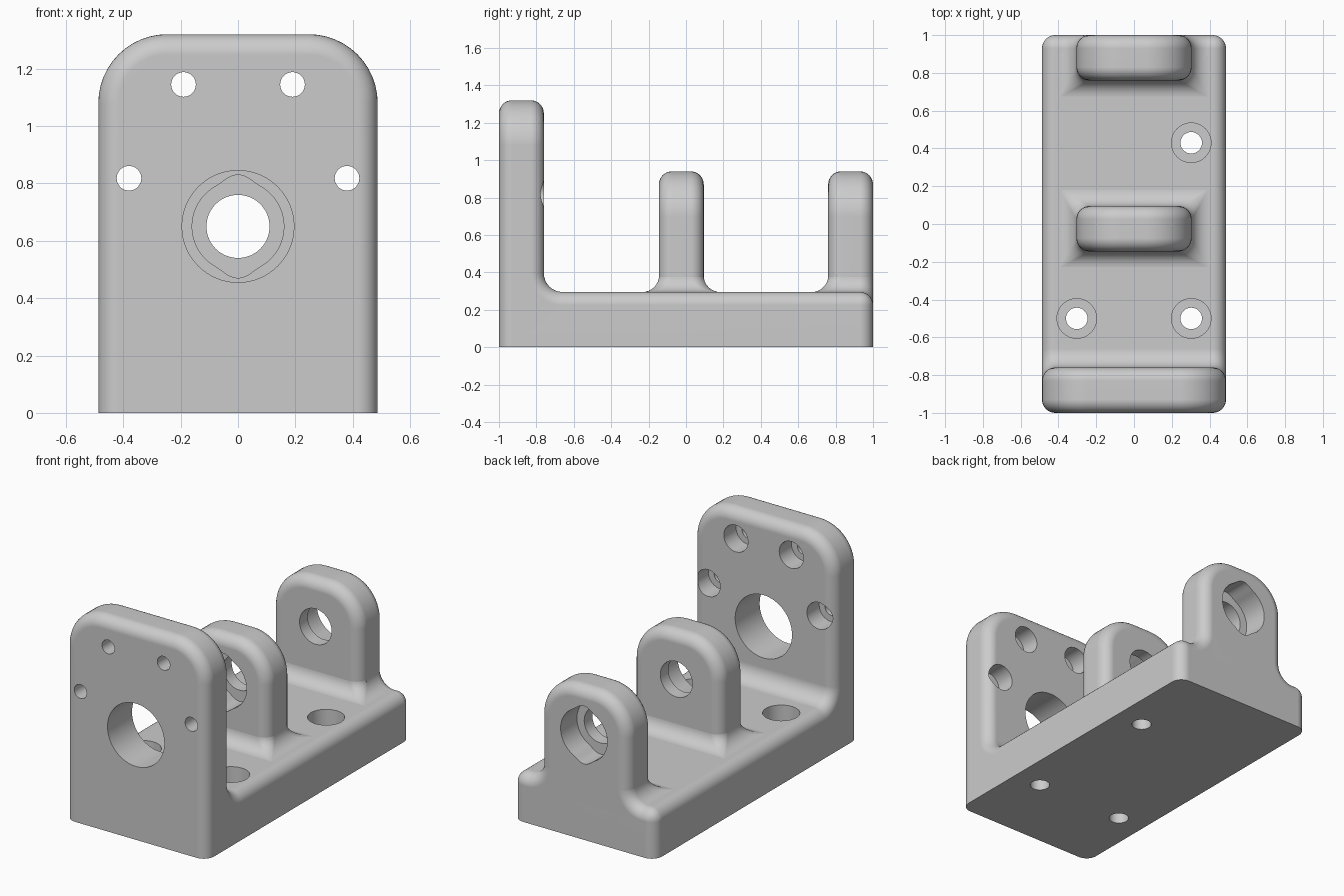
import bpy
import bmesh
from math import sin, cos, pi

if "Cube" in bpy.data.objects:
    bpy.data.objects.remove(bpy.data.objects["Cube"])

SEG = 8
HALF, LUG_HALF = 0.487, 0.305      # half widths of base and lugs
DECK, EDGE, FOOT = 0.295, 0.07, 0.09   # base height, edge round, foot fillet
ARCH, BORE_Z = 0.24, 0.65

mat = bpy.data.materials.new("plain grey")
mat.use_nodes = True
grey = (0.6, 0.6, 0.6, 1)
mat.diffuse_color = grey
mat.node_tree.nodes["Principled BSDF"].inputs["Base Color"].default_value = grey


def finish(bm, name):
    bmesh.ops.recalc_face_normals(bm, faces=bm.faces)
    mesh = bpy.data.meshes.new(name)
    bm.to_mesh(mesh)
    bm.free()
    mesh.materials.append(mat)
    obj = bpy.data.objects.new(name, mesh)
    bpy.context.collection.objects.link(obj)
    return obj


def loft(name, rings):
    """Skin a list of equal-length closed rings and cap both ends."""
    bm = bmesh.new()
    loops = [[bm.verts.new(p) for p in ring] for ring in rings]
    n = len(loops[0])
    for a, b in zip(loops, loops[1:]):
        for i in range(n):
            j = (i + 1) % n
            bm.faces.new((a[i], a[j], b[j], b[i]))
    bm.faces.new(loops[0])
    bm.faces.new(loops[-1])
    return finish(bm, name)


def bevel(bm, edges, offset, segments):
    bmesh.ops.bevel(bm, geom=edges, offset=offset, offset_type='OFFSET',
                    segments=segments, profile=0.5, affect='EDGES',
                    clamp_overlap=False)


def rounded_block(name, outline, half, inner=None):
    """Extrude a side outline across x, then round arch, inner and outer edges."""
    bm = bmesh.new()
    left = [bm.verts.new((-half, y, z)) for y, z in outline]
    right = [bm.verts.new((half, y, z)) for y, z in outline]
    n = len(outline)
    bm.faces.new(left)
    bm.faces.new(right)
    for i in range(n):
        j = (i + 1) % n
        bm.faces.new((left[i], left[j], right[j], right[i]))
    bmesh.ops.recalc_face_normals(bm, faces=bm.faces)
    low = min(z for y, z in outline)
    top = max(z for y, z in outline)

    def along(axis, edge):
        a, b = edge.verts
        return abs(a.co[axis] - b.co[axis]) > 0.01

    # large arch corners at the top
    bevel(bm, [e for e in bm.edges if along(1, e)
               and all(abs(v.co.z - top) < 1e-4 for v in e.verts)], ARCH, 12)
    # hollow fillet at the inner corner
    if inner:
        bevel(bm, [e for e in bm.edges if along(0, e) and all(
            abs(v.co.y - inner[0]) + abs(v.co.z - inner[1]) < 1e-4
            for v in e.verts)], FOOT + 0.01, SEG)
    # all remaining sharp edges except the underside
    bm.normal_update()
    bevel(bm, [e for e in bm.edges if e.calc_face_angle(0) > 1
               and any(v.co.z > low + 1e-4 for v in e.verts)], EDGE, SEG)
    return finish(bm, name)


def foot_flare(name, y0, y1, grow_back):
    """Hollow fillet around a lug's foot, mitred at its corners."""
    def ring(z, o):
        r = max(0.003, EDGE * (1 - o / FOOT))
        hx = LUG_HALF - 0.001 + o
        front, back = y0 + 0.001 - o, y1 - 0.001 + (o if grow_back else 0)
        pts = []
        for k, (x, y) in enumerate(((hx - r, back - r), (r - hx, back - r),
                                    (r - hx, front + r), (hx - r, front + r))):
            for s in range(SEG + 1):
                a = (k + s / SEG) * pi / 2
                pts.append((x + r * cos(a), y + r * sin(a), z))
        return pts
    rings = [ring(DECK - 0.1, FOOT)]
    for s in range(SEG + 1):
        a = s / SEG * pi / 2
        rings.append(ring(DECK - 0.0005 + FOOT * (1 - cos(a)),
                          FOOT * (1 - sin(a))))
    return loft(name, rings)


def back_foot(name):
    """Side fillets of the rear lug, rounded off toward the back face."""
    def ring(y, i):
        half = [(LUG_HALF + FOOT, 0.1)]
        for s in range(SEG + 1):
            a = s / SEG * pi / 2
            half.append((LUG_HALF + FOOT - (FOOT + i) * sin(a),
                         DECK + FOOT - (FOOT + i) * cos(a)))
        return ([(x, y, z) for x, z in half]
                + [(-x, y, z) for x, z in reversed(half)])
    rings = [ring(0.82, 0.001)]
    for s in range(SEG + 1):
        a = s / SEG * pi / 2
        rings.append(ring(1 - EDGE + EDGE * sin(a),
                          0.001 + EDGE * (1 - cos(a))))
    return loft(name, rings)


def volume(mesh):
    bm = bmesh.new()
    bm.from_mesh(mesh)
    result = bm.calc_volume()
    bm.free()
    return result


def drill(part, axis, centre, steps, n=32):
    """Cut a stepped hole; steps are (depth position, radius, peak height)."""
    rings = []
    for t, radius, peak in steps:
        ring = []
        for k in range(n):
            ang = 2 * pi * k / n
            off = min(abs(ang - pi / 2), abs(ang - 3 * pi / 2), 0.5)
            r = radius + peak * (0.5 + 0.5 * cos(2 * pi * off))
            u, v = centre[0] + r * cos(ang), centre[1] + r * sin(ang)
            ring.append((u, t, v) if axis == 'y' else (u, v, t))
        rings.append(ring)
    cutter = loft("cutter", rings)
    cutter.hide_render = True
    before = volume(part.data)
    for solver in ('EXACT', 'MANIFOLD'):
        mod = part.modifiers.new("hole", 'BOOLEAN')
        mod.operation = 'DIFFERENCE'
        mod.solver = solver
        mod.object = cutter
        bpy.context.view_layer.update()
        graph = bpy.context.evaluated_depsgraph_get()
        mesh = bpy.data.meshes.new_from_object(part.evaluated_get(graph))
        part.modifiers.remove(mod)
        # keep the cut only if it removed a sensible amount
        if 0.6 * before < volume(mesh) < before:
            part.data = mesh
            break
    bpy.data.objects.remove(cutter)


# base with upright front plate
body = rounded_block("base_and_plate", [
    (-1, 0), (1, 0), (1, DECK), (-0.76, DECK), (-0.76, 1.32), (-1, 1.32)],
    HALF, inner=(-0.76, DECK))

# two lugs with their feet
middle, rear = [rounded_block(label + "_lug", [
    (y0, 0.1), (y1, 0.1), (y1, 0.94), (y0, 0.94)], LUG_HALF)
    for label, y0, y1 in (("middle", -0.145, 0.095), ("rear", 0.76, 1.0))]
parts = [body, middle, rear,
         foot_flare("middle_foot", -0.145, 0.095, True),
         foot_flare("rear_foot", 0.76, 0.9, False),
         back_foot("rear_side_feet")]

# bores through the plate and lugs, with notched pockets
bore = (0, BORE_Z)
drill(body, 'y', bore, [(-1.1, 0.195, 0), (-0.6, 0.195, 0)], 64)
drill(middle, 'y', bore, [(-0.3, 0.16, 0.02), (0.015, 0.16, 0.02),
                          (0.015, 0.11, 0), (0.3, 0.11, 0)], 64)
drill(rear, 'y', bore, [(0.6, 0.11, 0), (0.84, 0.11, 0),
                        (0.84, 0.16, 0.02), (1.1, 0.16, 0.02)], 64)
# plate screw holes, counterbored from behind
for x, z in ((0.19, 1.145), (0.38, 0.818)):
    for side in (-1, 1):
        drill(body, 'y', (side * x, z), [(-1.1, 0.043, 0), (-0.88, 0.043, 0),
                                         (-0.88, 0.083, 0), (-0.7, 0.083, 0)])
# base screw holes, counterbored from above
for spot in ((0.303, 0.43), (0.303, -0.5), (-0.303, -0.5)):
    drill(body, 'z', spot, [(-0.1, 0.057, 0), (0.145, 0.057, 0),
                            (0.145, 0.105, 0), (0.4, 0.105, 0)])

# smooth rounds, flat faces
bpy.ops.object.select_all(action='DESELECT')
for part in parts:
    part.select_set(True)
bpy.context.view_layer.objects.active = body
bpy.ops.object.shade_smooth_by_angle(angle=0.6)
for part in parts:
    part.modifiers.new("flat_faces", 'WEIGHTED_NORMAL').keep_sharp = True
